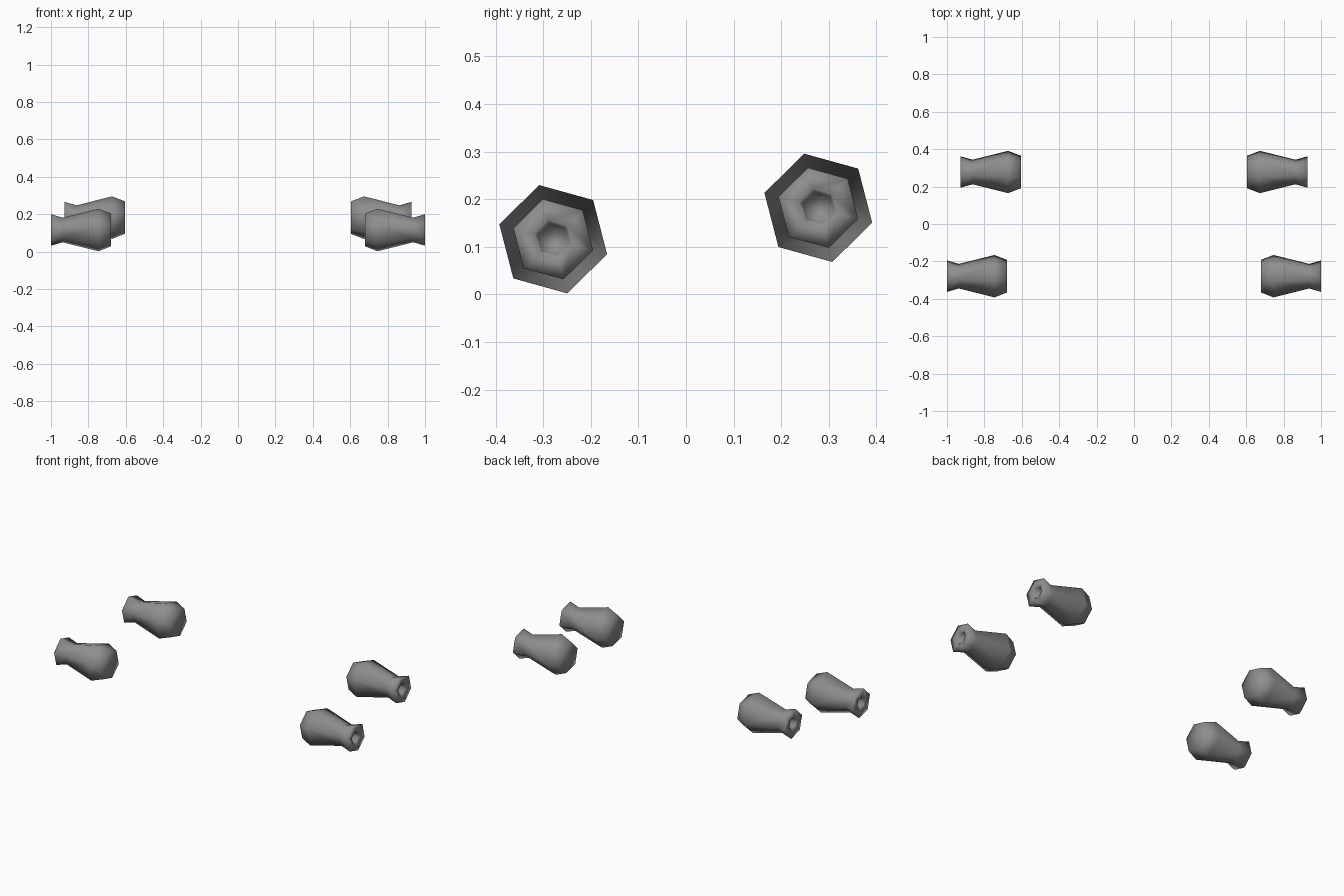
import bpy, bmesh, math

if "Cube" in bpy.data.objects:
    bpy.data.objects.remove(bpy.data.objects["Cube"])

# Lathe profile: (distance from inner end, radius)
PROFILE = [(0.0, 0.09), (0.068, 0.1175), (0.258, 0.068), (0.322, 0.087),
           (0.322, 0.042), (0.312, 0.034), (0.275, 0.024)]

# Dark grey rubber
dark = bpy.data.materials.new("dark_grey")
dark.diffuse_color = (0.27, 0.27, 0.27, 1)
dark.use_nodes = True
dark.node_tree.nodes["Principled BSDF"].inputs["Base Color"].default_value = dark.diffuse_color


def make_grip(name, side, x, y, z):
    bm = bmesh.new()
    rings = []
    for d, r in PROFILE:
        rings.append([bm.verts.new((side * (x + d),
                                    y + r * math.cos(math.radians(44.5 + 60 * i)),
                                    z + r * math.sin(math.radians(44.5 + 60 * i))))
                      for i in range(6)])
    for a, b in zip(rings, rings[1:]):
        for i in range(6):
            j = (i + 1) % 6
            bm.faces.new((a[i], a[j], b[j], b[i]))
    # Inner end cap and socket floor
    bm.faces.new(rings[0])
    bm.faces.new(rings[-1])
    bmesh.ops.recalc_face_normals(bm, faces=bm.faces)
    for f in bm.faces:
        f.smooth = True
    me = bpy.data.meshes.new(name)
    bm.to_mesh(me)
    bm.free()
    me.materials.append(dark)
    bpy.context.collection.objects.link(bpy.data.objects.new(name, me))


# Front and rear pairs, mirrored left and right
for side, label in ((1, "right"), (-1, "left")):
    make_grip("front_grip_" + label, side, 0.678, -0.279, 0.116)
    make_grip("rear_grip_" + label, side, 0.605, 0.278, 0.182)
